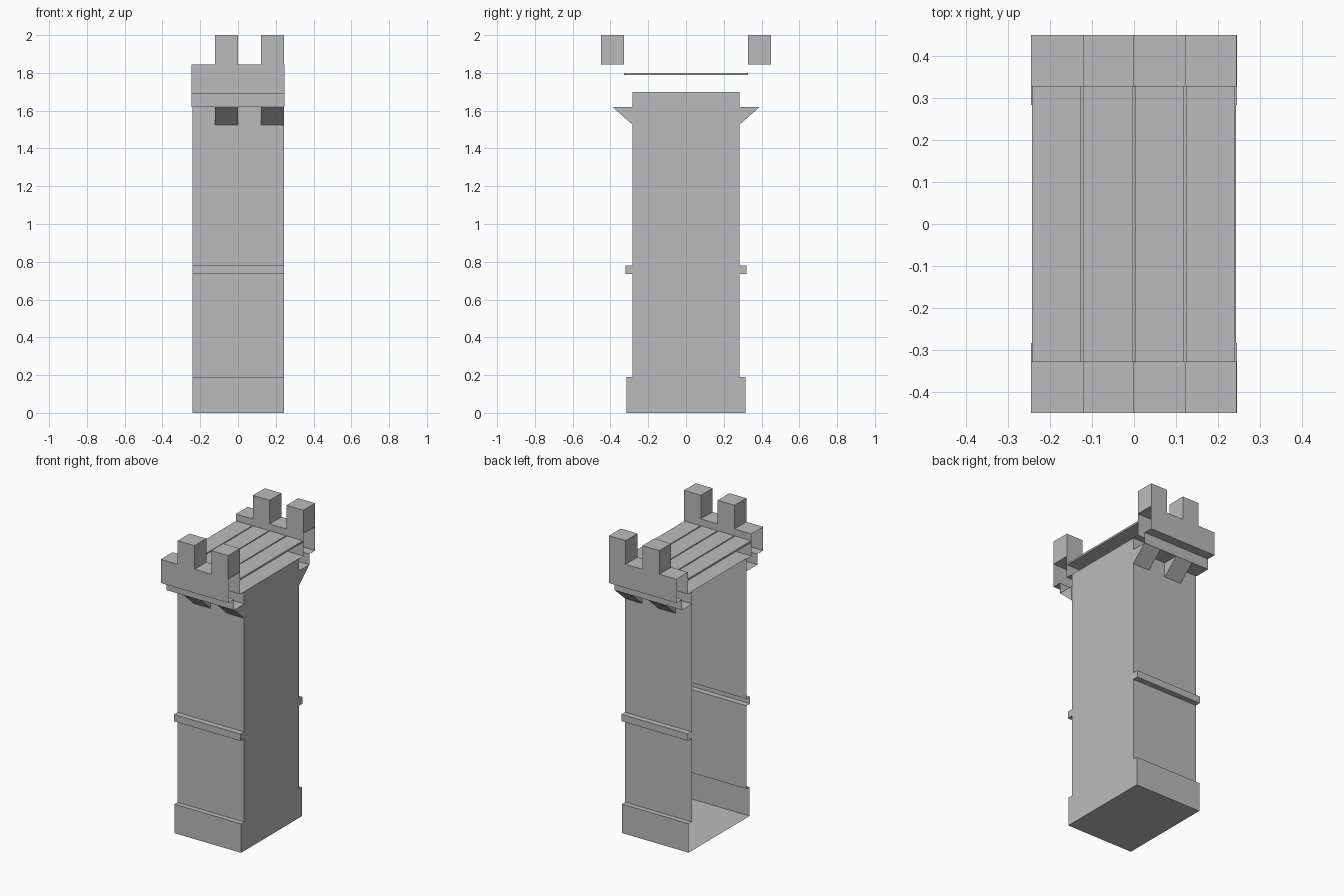
import bpy
import bmesh

old = bpy.data.objects.get("Cube")
if old:
    bpy.data.objects.remove(old, do_unlink=True)

stone = bpy.data.materials.new("grey_stone")
stone.use_nodes = True
GREY = (0.5, 0.5, 0.5, 1)
stone.diffuse_color = GREY
stone.node_tree.nodes["Principled BSDF"].inputs["Base Color"].default_value = GREY


def extrude(name, profile, x0, x1, left_cap=True, right_cap=True, closed=True):
    """Sweep a (y, z) profile, counter-clockwise from +x, between x0 and x1."""
    bm = bmesh.new()
    lo = [bm.verts.new((x0, y, z)) for y, z in profile]
    hi = [bm.verts.new((x1, y, z)) for y, z in profile]
    n = len(profile)
    for i in range(n if closed else n - 1):
        j = (i + 1) % n
        bm.faces.new((lo[i], lo[j], hi[j], hi[i]))
    if left_cap:
        bm.faces.new(hi)
    if right_cap:
        bm.faces.new(lo[::-1])
    mesh = bpy.data.meshes.new(name)
    bm.to_mesh(mesh)
    bm.free()
    mesh.materials.append(stone)
    obj = bpy.data.objects.new(name, mesh)
    bpy.context.collection.objects.link(obj)
    return obj


def flip(profile):
    return [(-y, z) for y, z in reversed(profile)]


def rect(y0, y1, z0, z1):
    return [(y0, z0), (y1, z0), (y1, z1), (y0, z1)]


HALF = 0.245    # half width
WALL = 0.283    # wall face distance from the centre
LEDGE = 0.39    # corbel and ledge reach
INNER, OUTER = 0.328, 0.45  # parapet faces

# Wall body with plinth and string course, open on one side
half = [(0.315, 0), (0.315, 0.19), (WALL, 0.19), (WALL, 0.735), (0.32, 0.735),
        (0.32, 0.78), (WALL, 0.78), (WALL, 1.70)]
extrude("tower_body", half + flip(half), -0.24, HALF - 0.002, right_cap=False)

# Open-ended parapet with its stepped ledge
parapet = [(WALL, 1.62), (LEDGE, 1.62), (LEDGE, 1.69), (OUTER, 1.69),
           (OUTER, 1.845), (INNER, 1.845), (INNER, 1.70), (WALL, 1.70)]
corbel = [(WALL, 1.525), (LEDGE, 1.62), (WALL, 1.62)]
merlon = rect(INNER, OUTER, 1.845, 2.0)

for side, turn in (("back", lambda p: p), ("front", flip)):
    extrude(side + "_parapet", turn(parapet), -HALF, HALF, False, False, False)
    # Merlons with a corbel under each
    for place, x0 in (("middle", -0.122), ("left", 0.122)):
        x1 = x0 + 0.122
        extrude(f"{side}_{place}_merlon", turn(merlon), x0, x1)
        extrude(f"{side}_{place}_corbel", turn(corbel), x0, x1)

# Four walkway planks with narrow gaps
pitch = 2 * HALF / 4
for i in range(4):
    x0 = -HALF + i * pitch + 0.002
    extrude(f"walkway_plank_{i + 1}", rect(-INNER, INNER, 1.788, 1.8), x0, x0 + pitch - 0.006)
